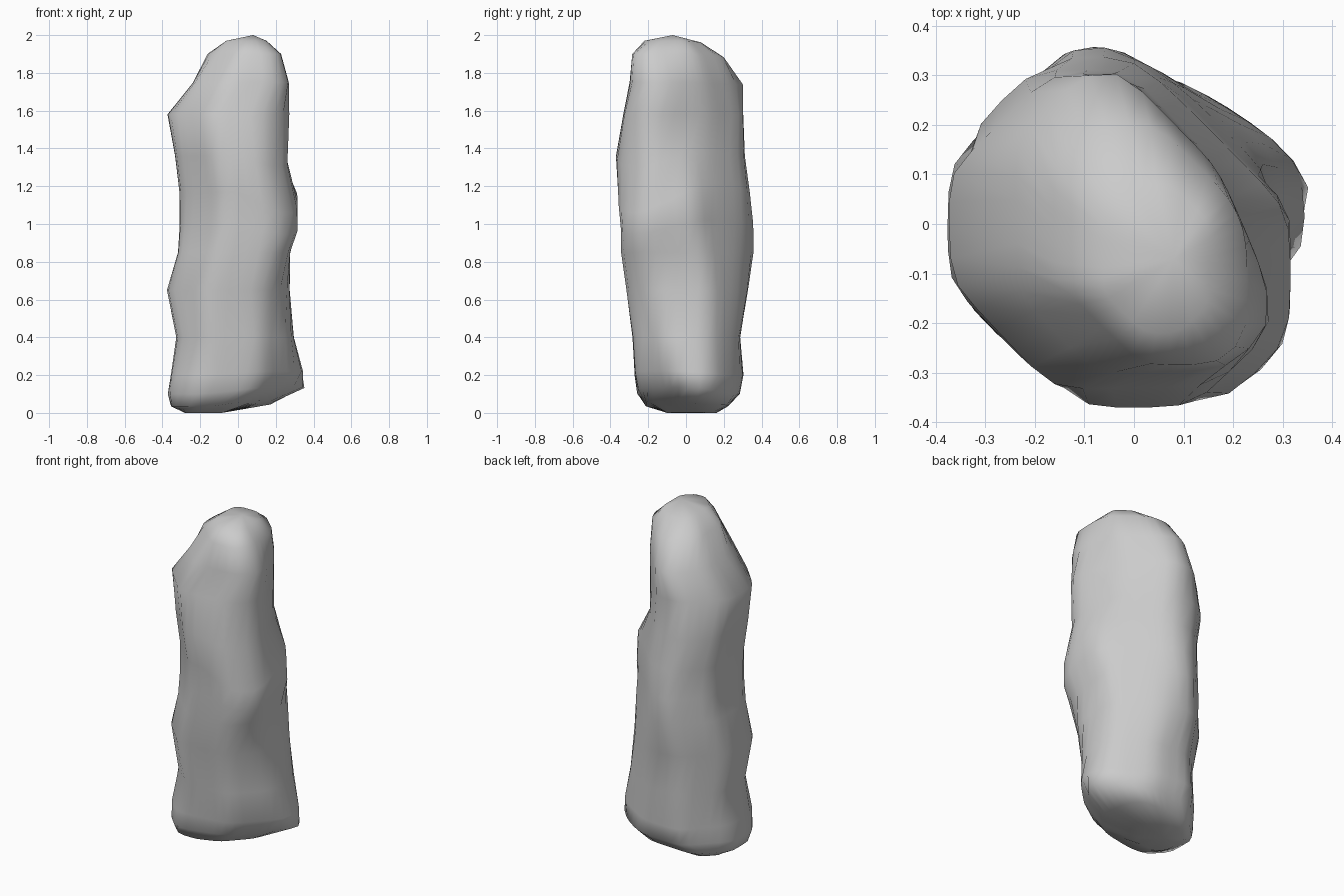
import bpy, bmesh, math
from mathutils import Vector, noise

if "Cube" in bpy.data.objects:
    bpy.data.objects.remove(bpy.data.objects["Cube"])

# Cross-section extents by height:
# z, left, right, front, back, front-left, back-right, front-right, back-left
ROWS = [
    (0.00, -.28, -.08, -.10, .16, .24, .03, .04, .26),
    (0.035, -.35, .17, -.21, .22, .325, .22, .17, .30),
    (0.10, -.365, .375, -.255, .28, .345, .33, .235, .31),
    (0.20, -.35, .345, -.27, .30, .345, .33, .28, .32),
    (0.40, -.325, .29, -.28, .285, .315, .295, .28, .315),
    (0.65, -.37, .27, -.31, .325, .345, .275, .31, .345),
    (0.85, -.315, .275, -.34, .36, .315, .26, .36, .35),
    (1.00, -.305, .31, -.345, .36, .305, .245, .385, .345),
    (1.17, -.31, .31, -.355, .335, .31, .24, .38, .34),
    (1.36, -.33, .265, -.365, .305, .33, .205, .345, .36),
    (1.58, -.37, .275, -.325, .30, .345, .20, .345, .335),
    (1.75, -.235, .27, -.295, .305, .265, .20, .34, .285),
    (1.90, -.16, .225, -.285, .20, .19, .175, .32, .20),
    (1.97, -.06, .15, -.22, .08, .14, .11, .22, .08),
]
D = math.sqrt(0.5)
DIRS = [(-1, 0), (1, 0), (0, -1), (0, 1), (-D, -D), (D, D), (D, -D), (-D, D),
        (.5, .866), (.92, .39)]
SIDES, SHARP = 36, 22


def section(row):
    """Rounded many-sided outline that touches the given extents."""
    z, x0, x1, y0, y1, *diag = row
    cx, cy = (x0 + x1) / 2, (y0 + y1) / 2
    # the last two planes cut the back right; the steep one only above the ledge
    cut = .20 + .16 * min(1, max(0, (1.36 - z) / .3))
    reach = [-x0, x1, -y0, y1] + diag + [.295, cut]
    pts = []
    for i in range(SIDES):
        a = 2 * math.pi * i / SIDES
        c, s = math.cos(a), math.sin(a)
        total = 0
        for (dx, dy), h in zip(DIRS, reach):
            gap = max(0.03, h - dx * cx - dy * cy)
            total += max(0, (c * dx + s * dy) / gap) ** SHARP
        r = total ** (-1 / SHARP) * 1.01
        p = Vector((cx + r * c, cy + r * s, z))
        # weathered surface
        k = 1 + 0.02 * noise.noise(p * 4)
        # tilts: base rises at the front right, crown falls to the back,
        # ledge on the right climbs towards the back
        dz = max(0, 1 - z / 0.3) * (0.04 * max(0, p.x + 0.1)
                                    + 0.2 * max(0, (p.x - p.y) * D - 0.05))
        dz -= 0.12 * max(0, p.y) * max(0, (z - 1.6) / 0.4)
        dz += 0.5 * p.y * max(0, p.x / .3) * max(0, 1 - abs(z - 1.2) / .35)
        pts.append(Vector((cx + (p.x - cx) * k, cy + (p.y - cy) * k, z + dz)))
    return pts


# Standing stone: lofted sections with closed ends
bm = bmesh.new()
rings = [[bm.verts.new(p) for p in section(r)] for r in ROWS]
for low, high in zip(rings, rings[1:]):
    for i in range(SIDES):
        j = (i + 1) % SIDES
        bm.faces.new((low[i], low[j], high[j], high[i]))
bottom = bm.verts.new((-.18, .03, 0))
top = bm.verts.new((.08, -.07, 2.0))
for i in range(SIDES):
    j = (i + 1) % SIDES
    bm.faces.new((bottom, rings[0][j], rings[0][i]))
    bm.faces.new((top, rings[-1][i], rings[-1][j]))
bmesh.ops.recalc_face_normals(bm, faces=bm.faces)
mesh = bpy.data.meshes.new("standing_stone")
bm.to_mesh(mesh)
bm.free()
stone = bpy.data.objects.new("standing_stone", mesh)
bpy.context.collection.objects.link(stone)
bpy.context.view_layer.objects.active = stone
stone.select_set(True)
bpy.ops.object.shade_smooth_by_angle(angle=math.radians(75))
